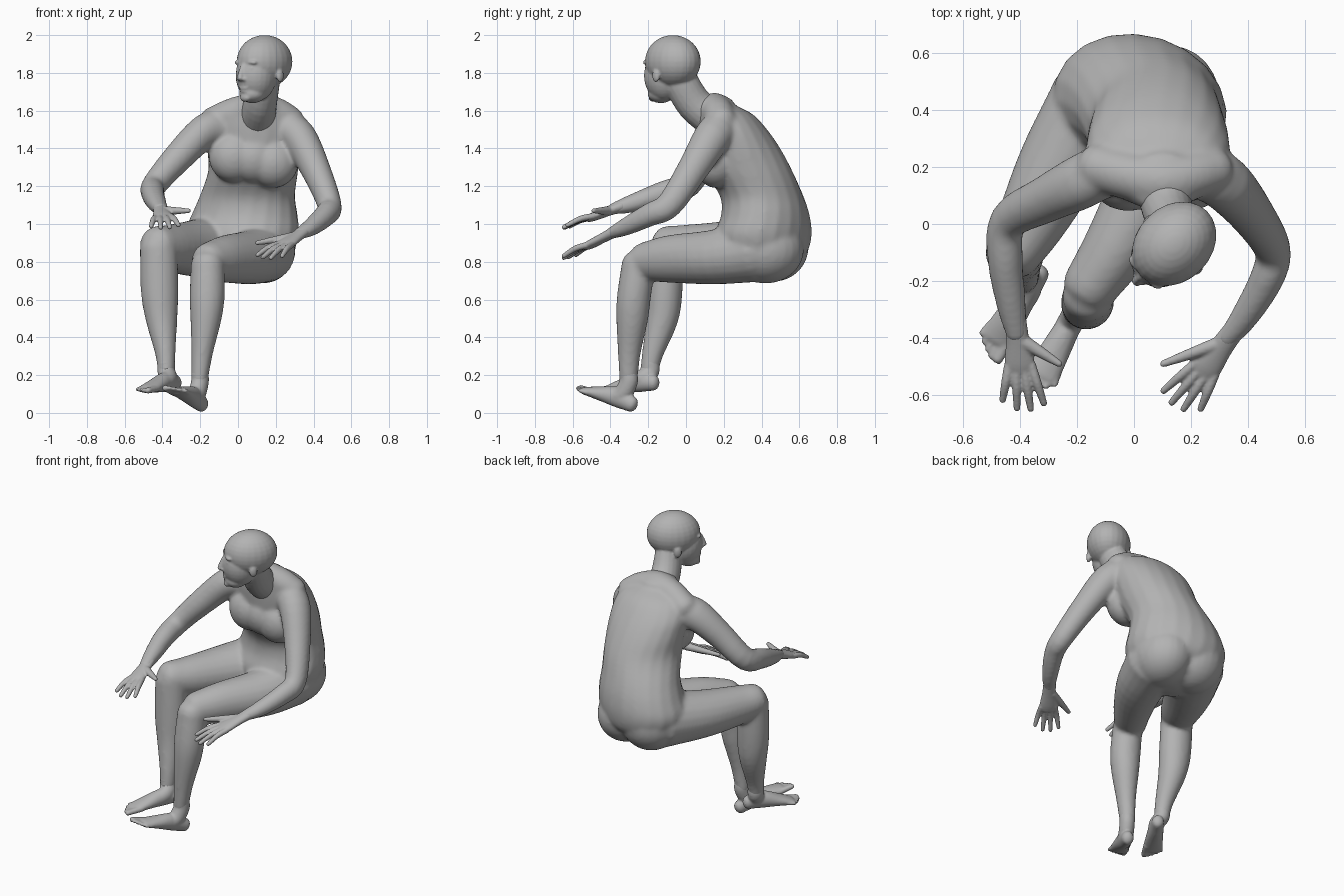
import bpy, bmesh, math
from mathutils import Vector, Matrix

old = bpy.data.objects.get("Cube")
if old:
    bpy.data.objects.remove(old, do_unlink=True)

grey = bpy.data.materials.new("plain_grey")
grey.use_nodes = True
grey.diffuse_color = (0.45, 0.45, 0.45, 1)
bsdf = next(n for n in grey.node_tree.nodes if n.type == 'BSDF_PRINCIPLED')
bsdf.inputs["Base Color"].default_value = grey.diffuse_color
bsdf.inputs["Roughness"].default_value = 0.7

SIDES = 20


def spline(pts, n=4):
    """Catmull-Rom through stations of (x, y, z, half width, half depth)."""
    p = [Vector(q) for q in pts]
    p = [p[0] * 2 - p[1]] + p + [p[-1] * 2 - p[-2]]
    out = []
    for i in range(1, len(p) - 2):
        a, b, c, d = p[i - 1:i + 3]
        for k in range(n):
            t = k / n
            out.append((b * 2 + (c - a) * t + (a * 2 - b * 5 + c * 4 - d) * t * t
                        + (b * 3 - a - c * 3 + d) * t ** 3) * 0.5)
    return out + [p[-2]]


def tube(bm, pts, side=(1, 0, 0), side_end=None, level=False, dome=0.8):
    """Loft elliptical rings along a path, closed by domes."""
    st = spline(pts)
    last = len(st) - 1
    s0, s1 = Vector(side), Vector(side_end or side)
    rings = []

    def ring(c, u, v, a, b):
        rings.append([bm.verts.new(c + u * a * math.cos(w) + v * b * math.sin(w))
                      for w in (2 * math.pi * k / SIDES for k in range(SIDES))])

    for i, s in enumerate(st):
        c, a, b = Vector(s[:3]), s[3], s[4]
        t = Vector(st[min(i + 1, last)][:3]) - Vector(st[max(i - 1, 0)][:3])
        t = Vector((0, 0, 1)) if level else t.normalized()
        u = s0 + (s1 - s0) * (i / last)
        u = (u - t * u.dot(t)).normalized()
        v = t.cross(u)
        r = min(a, b) * dome
        caps = [math.radians(w) for w in (80, 55, 28)]
        if i == 0:
            for w in caps:
                ring(c - t * r * math.sin(w), u, v, a * math.cos(w), b * math.cos(w))
        ring(c, u, v, a, b)
        if i == last:
            for w in reversed(caps):
                ring(c + t * r * math.sin(w), u, v, a * math.cos(w), b * math.cos(w))
    for r0, r1 in zip(rings, rings[1:]):
        for k in range(SIDES):
            j = (k + 1) % SIDES
            bm.faces.new((r0[k], r0[j], r1[j], r1[k]))
    bm.faces.new(rings[0][::-1])
    bm.faces.new(rings[-1])


def ball(bm, centre, radii, frame=Matrix()):
    m = frame @ Matrix.Translation(centre) @ Matrix.Diagonal((*radii, 1))
    bmesh.ops.create_uvsphere(bm, u_segments=24, v_segments=16, radius=1, matrix=m)


def finish(bm, name, voxel, smooth):
    """Fuse the overlapping pieces into one soft skin."""
    bmesh.ops.recalc_face_normals(bm, faces=bm.faces)
    me = bpy.data.meshes.new(name)
    bm.to_mesh(me)
    bm.free()
    me.materials.append(grey)
    ob = bpy.data.objects.new(name, me)
    bpy.context.collection.objects.link(ob)
    mod = ob.modifiers.new("fuse", 'REMESH')
    mod.mode = 'VOXEL'
    mod.voxel_size = voxel
    mod.use_smooth_shade = True
    mod = ob.modifiers.new("soften", 'SMOOTH')
    mod.factor = 0.5
    mod.iterations = smooth


# Torso, twisted from the hips up to the shoulders
bm = bmesh.new()
tube(bm, [(.03, .38, .8, .24, .2), (.02, .405, .86, .285, .235), (.02, .41, .95, .31, .25),
          (.035, .42, 1.05, .285, .23), (.05, .40, 1.15, .255, .22), (.08, .33, 1.28, .24, .235),
          (.085, .285, 1.4, .25, .215), (.085, .245, 1.5, .25, .185), (.09, .205, 1.58, .21, .15),
          (.1, .15, 1.63, .13, .11)],
     side=(.91, -.41, 0), side_end=(1, .05, 0), level=True, dome=.5)
# Buttocks
ball(bm, (.13, .42, .865), (.175, .205, .18))
ball(bm, (-.07, .465, .88), (.19, .185, .185))
# Broad chest and sloping shoulders
for x, z in ((-.02, 1.355), (.08, 1.35), (.185, 1.325)):
    ball(bm, (x, .16, z), (.135, .115, .135))
tube(bm, [(-.13, .2, 1.535, .085, .085), (-.02, .17, 1.585, .085, .085), (.1, .15, 1.615, .09, .08),
          (.2, .17, 1.585, .085, .085), (.28, .19, 1.54, .08, .08)], side=(0, 1, 0))
# Right arm, then left arm
tube(bm, [(-.08, .2, 1.51, .1, .1), (-.18, .15, 1.485, .09, .1), (-.31, .085, 1.36, .08, .083),
          (-.44, .01, 1.21, .066, .072), (-.45, -.13, 1.16, .062, .064),
          (-.43, -.28, 1.11, .052, .05), (-.41, -.39, 1.08, .038, .03)])
tube(bm, [(.22, .2, 1.52, .1, .1), (.32, .14, 1.46, .095, .1), (.415, .03, 1.28, .078, .082),
          (.485, -.09, 1.1, .064, .07), (.465, -.19, 1.05, .06, .062),
          (.39, -.32, .985, .05, .047), (.32, -.41, .945, .036, .028)])
# Thighs
tube(bm, [(.14, .36, .86, .17, .17), (.07, .15, .825, .15, .145),
          (-.06, -.08, .815, .118, .127), (-.155, -.22, .8, .098, .103)])
tube(bm, [(-.12, .42, .88, .18, .17), (-.26, .2, .87, .15, .145),
          (-.365, 0, .875, .12, .122), (-.425, -.1, .89, .1, .102)])
# Shins
tube(bm, [(-.16, -.25, .79, .09, .09), (-.163, -.275, .62, .093, .09), (-.17, -.285, .5, .083, .085),
          (-.19, -.3, .32, .058, .061), (-.205, -.305, .17, .045, .048)])
tube(bm, [(-.42, -.1, .88, .1, .09), (-.415, -.11, .65, .1, .092), (-.405, -.125, .5, .085, .085),
          (-.385, -.175, .32, .055, .058), (-.38, -.195, .22, .045, .048)])
finish(bm, "body", .012, 8)

# Head and neck, turned towards its right
bm = bmesh.new()
turn = Matrix.Translation((.137, -.073, 0)) @ Matrix.Rotation(math.radians(-45), 4, 'Z')
ball(bm, (0, .005, 1.86), (.132, .163, .14), turn)
ball(bm, (0, -.058, 1.785), (.105, .112, .135), turn)
ball(bm, (0, -.085, 1.69), (.07, .07, .05), turn)
tube(bm, [(.1, .15, 1.55, .1, .1), (.118, .045, 1.635, .088, .095), (.14, -.02, 1.74, .08, .092),
          (.14, -.04, 1.8, .08, .09)])
# Nose, lips and chin
face = bmesh.new()
tube(face, [(0, -.156, 1.835, .013, .014), (0, -.17, 1.8, .015, .016), (0, -.182, 1.77, .018, .016)])
ball(face, (0, -.15, 1.72), (.034, .014, .009))
ball(face, (0, -.146, 1.703), (.028, .014, .01))
ball(face, (0, -.137, 1.668), (.034, .022, .022))
# Brows, eyes, nostrils and ears
for s in (-1, 1):
    ball(face, (s * .045, -.138, 1.855), (.036, .018, .012))
    ball(face, (s * .043, -.142, 1.825), (.018, .012, .009))
    ball(face, (s * .019, -.165, 1.766), (.012, .014, .01))
    ball(face, (s * .122, 0, 1.785), (.014, .024, .036))
bmesh.ops.transform(face, matrix=turn, verts=face.verts)
part = bpy.data.meshes.new("face_parts")
face.to_mesh(part)
face.free()
bm.from_mesh(part)
bpy.data.meshes.remove(part)
finish(bm, "head", .007, 4)


def hand(name, wrist, reach, inward, thumb_tip):
    """Palm, four fanned fingers and a thumb; inward points to the thumb."""
    bm = bmesh.new()
    w, d, s = Vector(wrist), Vector(reach), Vector(inward).normalized()
    tube(bm, [(*(w + d * t), a, b) for t, a, b in
              ((-.15, .038, .03), (.12, .042, .026), (.38, .053, .024), (.5, .05, .02))], side=s)
    for k, length in enumerate((.86, .98, 1, .94)):
        base = w + d * .42 + s * (k - 1.5) * .026
        tip = w + d * length + s * (k - 1.5) * .048
        mid = (base + tip) / 2 + Vector((0, 0, .01))
        tube(bm, [(*base, .017, .017), (*mid, .016, .016), (*tip, .012, .012)], side=s)
    base, tip = w + d * .12 + s * .02, Vector(thumb_tip)
    tube(bm, [(*base, .025, .025), (*(base.lerp(tip, .55)), .019, .018), (*tip, .012, .012)], side=d)
    finish(bm, name, .006, 2)


hand("right_hand", (-.41, -.38, 1.08), (.025, -.27, -.1), (1, .07, .1), (-.26, -.49, 1.07))
hand("left_hand", (.325, -.405, .945), (-.175, -.235, -.125), (-.78, .55, .1), (.1, -.49, .9))


def foot(name, heel, toe, ankle, inward):
    """Ankle, wedge from heel to ball, five toes; inward points to the big toe."""
    bm = bmesh.new()
    h, t, s = Vector(heel), Vector(toe), Vector(inward).normalized()
    d, top = t - h, Vector(ankle)
    tube(bm, [(*(h + d * f + Vector((0, 0, lift))), a, b) for f, lift, a, b in
              ((.02, 0, .036, .042), (.28, .016, .045, .054), (.6, .008, .055, .036),
               (.83, 0, .06, .021))], side=s)
    tube(bm, [(*top, .046, .049), (*(top - Vector((0, 0, .05))), .046, .05),
              (*(h + d * .22 + Vector((0, 0, .03))), .046, .05),
              (*(h + d * .5 + Vector((0, 0, .008))), .045, .04)], side=s)
    for k, (length, r) in enumerate(((1, .019), (1, .014), (.96, .013), (.91, .013), (.85, .012))):
        base = h + d * .72 + s * (.04 - k * .022)
        tip = h + d * length + s * (.042 - k * .024)
        tube(bm, [(*base, r, r), (*tip, r, r * .85)], side=s)
    finish(bm, name, .007, 5)


foot("left_foot", (-.188, -.28, .043), (-.35, -.582, .132), (-.202, -.305, .21), (-.85, .5, 0))
foot("right_foot", (-.328, -.165, .16), (-.515, -.455, .118), (-.38, -.19, .27), (.85, -.5, 0))
